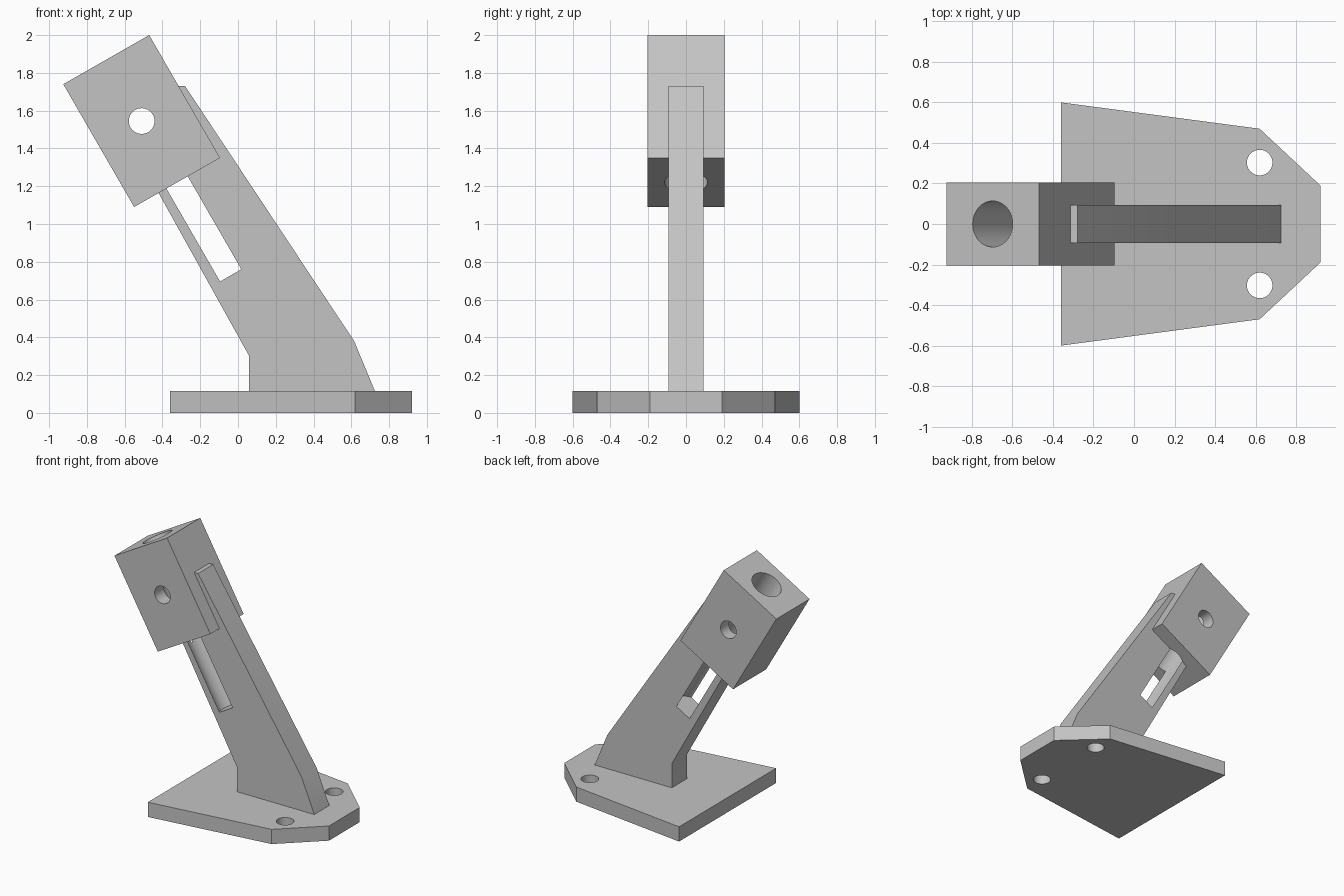
import bpy, bmesh, math
from mathutils import Vector

cube = bpy.data.objects.get("Cube")
if cube:
    bpy.data.objects.remove(cube, do_unlink=True)

grey = bpy.data.materials.new("plain grey")
grey.use_nodes = True
grey.diffuse_color = (0.55, 0.55, 0.55, 1)
grey.node_tree.nodes["Principled BSDF"].inputs["Base Color"].default_value = grey.diffuse_color


def prism(name, outline, depth):
    """Extrude a closed 3D outline along the depth vector."""
    bm = bmesh.new()
    face = bm.faces.new([bm.verts.new(p) for p in outline])
    top = bmesh.ops.extrude_face_region(bm, geom=[face])["geom"]
    bmesh.ops.translate(bm, vec=depth, verts=[v for v in top if isinstance(v, bmesh.types.BMVert)])
    bmesh.ops.recalc_face_normals(bm, faces=bm.faces)
    mesh = bpy.data.meshes.new(name)
    bm.to_mesh(mesh)
    bm.free()
    mesh.materials.append(grey)
    ob = bpy.data.objects.new(name, mesh)
    bpy.context.collection.objects.link(ob)
    return ob


def side_prism(name, profile, half):
    """Extrude an x-z profile evenly about the middle plane."""
    return prism(name, [(x, -half, z) for x, z in profile], (0, 2 * half, 0))


def rod(name, start, end, radius):
    """Cylindrical cutter between two points."""
    start, end = Vector(start), Vector(end)
    axis = end - start
    bpy.ops.mesh.primitive_cylinder_add(vertices=64, radius=radius, depth=axis.length,
                                        location=(start + end) / 2,
                                        rotation=axis.to_track_quat('Z', 'Y').to_euler())
    ob = bpy.context.object
    ob.name = name
    ob.hide_render = True
    ob.data.materials.append(grey)
    return ob


def drill(ob, cutters):
    """Cut the holes, apply them and smooth the round walls."""
    for c in cutters:
        mod = ob.modifiers.new("hole", 'BOOLEAN')
        mod.operation, mod.solver, mod.object = 'DIFFERENCE', 'EXACT', c
    bpy.ops.object.select_all(action='DESELECT')
    ob.select_set(True)
    bpy.context.view_layer.objects.active = ob
    for mod in list(ob.modifiers):
        bpy.ops.object.modifier_apply(modifier=mod.name)
    bpy.ops.object.shade_smooth_by_angle(angle=math.radians(30))


# Base plate, mirrored about the middle
THICK = 0.115
half = [(-0.36, 0.6), (0.62, 0.47), (0.92, 0.19)]
outline = half + [(x, -y) for x, y in reversed(half)]
base = prism("base_plate", [(x, y, 0) for x, y in outline], (0, 0, THICK))

# Tilted head block
down = Vector((0.375, 0.65))
across = Vector((0.455, 0.26))
top_left = Vector((-0.925, 1.74))
down.y = -down.y
top_right, low_left = top_left + across, top_left + down
low_right = low_left + across
head = side_prism("head_block", [top_left, top_right, low_right, low_left], 0.205)

# Leaning arm, butted against the lower and rear faces of the head
arm_profile = [(0.057, THICK), (0.057, 0.305), low_left + across * 0.285, low_right,
               low_right - down * 0.585, (-0.28, low_right.y + 0.65 * 0.585),
               (0.615, 0.38), (0.725, THICK)]
arm = side_prism("arm", arm_profile, 0.093)

# Holes: long bore down the head into the arm, cross hole, and base bolt holes
mid = top_left + across / 2
bore_top, bore_end = mid - down * 0.3, mid + down * 1.757
bore = rod("bore_cutter", (bore_top.x, 0, bore_top.y), (bore_end.x, 0, bore_end.y), 0.1135)
cross = rod("cross_cutter", (-0.51, -0.5, 1.545), (-0.51, 0.5, 1.545), 0.068)
bolts = [rod("bolt_cutter", (0.62, s * 0.303, -0.1), (0.62, s * 0.303, 0.3), 0.063) for s in (-1, 1)]

drill(base, bolts)
drill(head, [bore, cross])
drill(arm, [bore])
for cutter in [bore, cross] + bolts:
    bpy.data.objects.remove(cutter, do_unlink=True)
